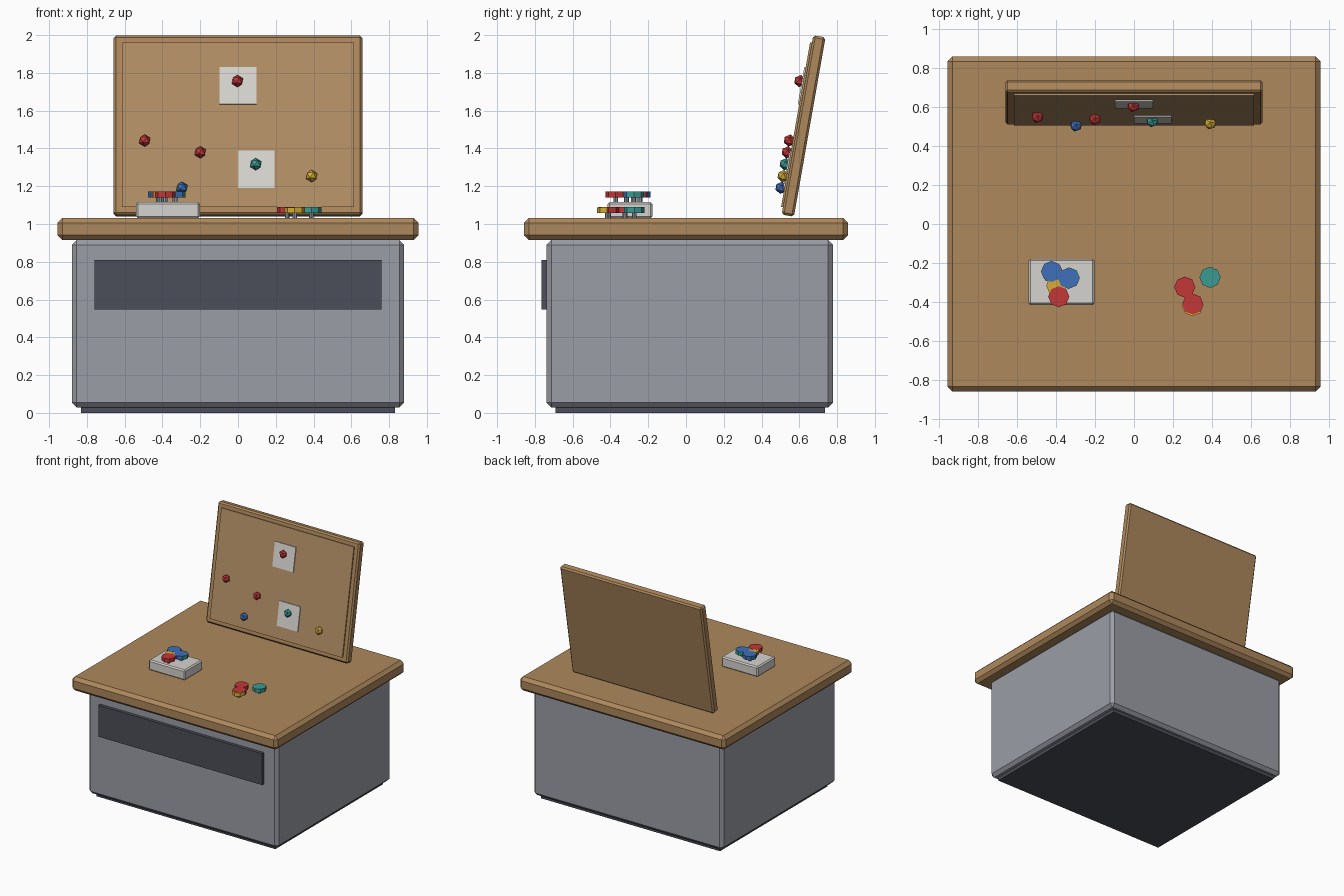
import bpy, math
from mathutils import Matrix, Vector

if "Cube" in bpy.data.objects:
    bpy.data.objects.remove(bpy.data.objects["Cube"])


def material(name, r, g, b):
    m = bpy.data.materials.new(name)
    lin = [((c / 255 + 0.055) / 1.055) ** 2.4 for c in (r, g, b)]
    m.diffuse_color = (*lin, 1)
    m.use_nodes = True
    m.node_tree.nodes["Principled BSDF"].inputs["Base Color"].default_value = m.diffuse_color
    return m


WOOD = material("warm_wood", 174, 136, 92)
CORK = material("cork", 179, 143, 101)
GREY = material("cabinet_grey", 155, 158, 166)
DARK = material("dark_grey", 75, 78, 88)
WHITE = material("box_white", 214, 212, 207)
PAPER = material("paper", 217, 215, 209)
RED = material("red", 195, 55, 55)
BLUE = material("blue", 62, 112, 186)
TEAL = material("teal", 58, 155, 148)
YELLOW = material("yellow", 214, 174, 52)


def finish(name, mat, frame):
    o = bpy.context.object
    o.name = name
    o.data.materials.append(mat)
    if frame:
        o.matrix_world = frame @ Matrix.Translation(o.location)
    return o


def box(name, lo, hi, mat, bevel=0, frame=None):
    """Box between two corners, optionally chamfered and placed in a frame."""
    lo, hi = Vector(lo), Vector(hi)
    bpy.ops.mesh.primitive_cube_add(size=1, location=(lo + hi) / 2)
    o = bpy.context.object
    o.data.transform(Matrix.Diagonal((*(hi - lo), 1)))
    finish(name, mat, frame)
    if bevel:
        b = o.modifiers.new("chamfer", 'BEVEL')
        b.width, b.segments = bevel, 1
    return o


def cylinder(name, r, x, y, z0, z1, mat):
    bpy.ops.mesh.primitive_cylinder_add(vertices=8, radius=r, depth=z1 - z0,
                                        location=(x, y, (z0 + z1) / 2))
    return finish(name, mat, None)


# cabinet
box("plinth", (-0.83, -0.69, 0), (0.83, 0.735, 0.035), DARK)
box("cabinet_body", (-0.88, -0.738, 0.028), (0.88, 0.778, 0.916), GREY, 0.026)
box("drawer_panel", (-0.76, -0.765, 0.547), (0.76, -0.73, 0.81), DARK)
box("tabletop", (-0.955, -0.857, 0.915), (0.955, 0.857, 1.032), WOOD, 0.026)

# leaning pin board
TILT = math.radians(10)
FRAME = Matrix.Translation((0, 0.6225, 1.519)) @ Matrix.Rotation(-TILT, 4, 'X')
box("board_back", (-0.658, -0.033, -0.482), (0.658, 0.033, 0.482), WOOD, 0.012, FRAME)
box("board_cork", (-0.615, -0.043, -0.442), (0.615, -0.03, 0.442), CORK, 0, FRAME)


def board_z(z):
    return (z - 1.519) / math.cos(TILT) - 0.009


# notes pinned to the board
for i, (x, z) in enumerate([(0, 1.733), (0.096, 1.29)]):
    c = board_z(z)
    box(f"note_{i + 1}", (x - 0.097, -0.05, c - 0.1), (x + 0.097, -0.042, c + 0.1),
        PAPER, 0, FRAME)

# round pins on the board
for i, (x, z, mat) in enumerate([(-0.003, 1.755, RED), (-0.494, 1.44, RED),
                                 (-0.2, 1.378, RED), (0.094, 1.315, TEAL),
                                 (0.39, 1.252, YELLOW), (-0.297, 1.19, BLUE)]):
    bpy.ops.mesh.primitive_ico_sphere_add(subdivisions=1, radius=0.033,
                                          location=(x, -0.06, board_z(z)))
    finish(f"board_pin_{i + 1}", mat, FRAME)

# white box on the table
box("pin_box", (-0.54, -0.415, 1.03), (-0.202, -0.178, 1.116), WHITE, 0.01)

# flat-headed pins: a head on a thin stem; drop lowers overlapped heads
PINS = [
    (-0.385, -0.372, 1.116, 0, RED), (-0.422, -0.243, 1.116, 0, BLUE),
    (-0.335, -0.278, 1.116, 0, BLUE), (-0.331, -0.276, 1.116, 0.001, TEAL),
    (-0.395, -0.315, 1.116, 0.001, YELLOW), (-0.416, -0.25, 1.116, 0.001, RED),
    (0.26, -0.323, 1.032, 0, RED), (0.301, -0.41, 1.032, 0, RED),
    (0.3, -0.418, 1.032, 0.001, YELLOW), (0.389, -0.273, 1.032, 0, TEAL),
]
for i, (x, y, z, drop, mat) in enumerate(PINS):
    cylinder(f"loose_pin_head_{i + 1}", 0.054, x, y, z + 0.025, z + 0.057 - drop, mat)
    cylinder(f"loose_pin_stem_{i + 1}", 0.012, x, y, z - 0.003, z + 0.03, GREY)
